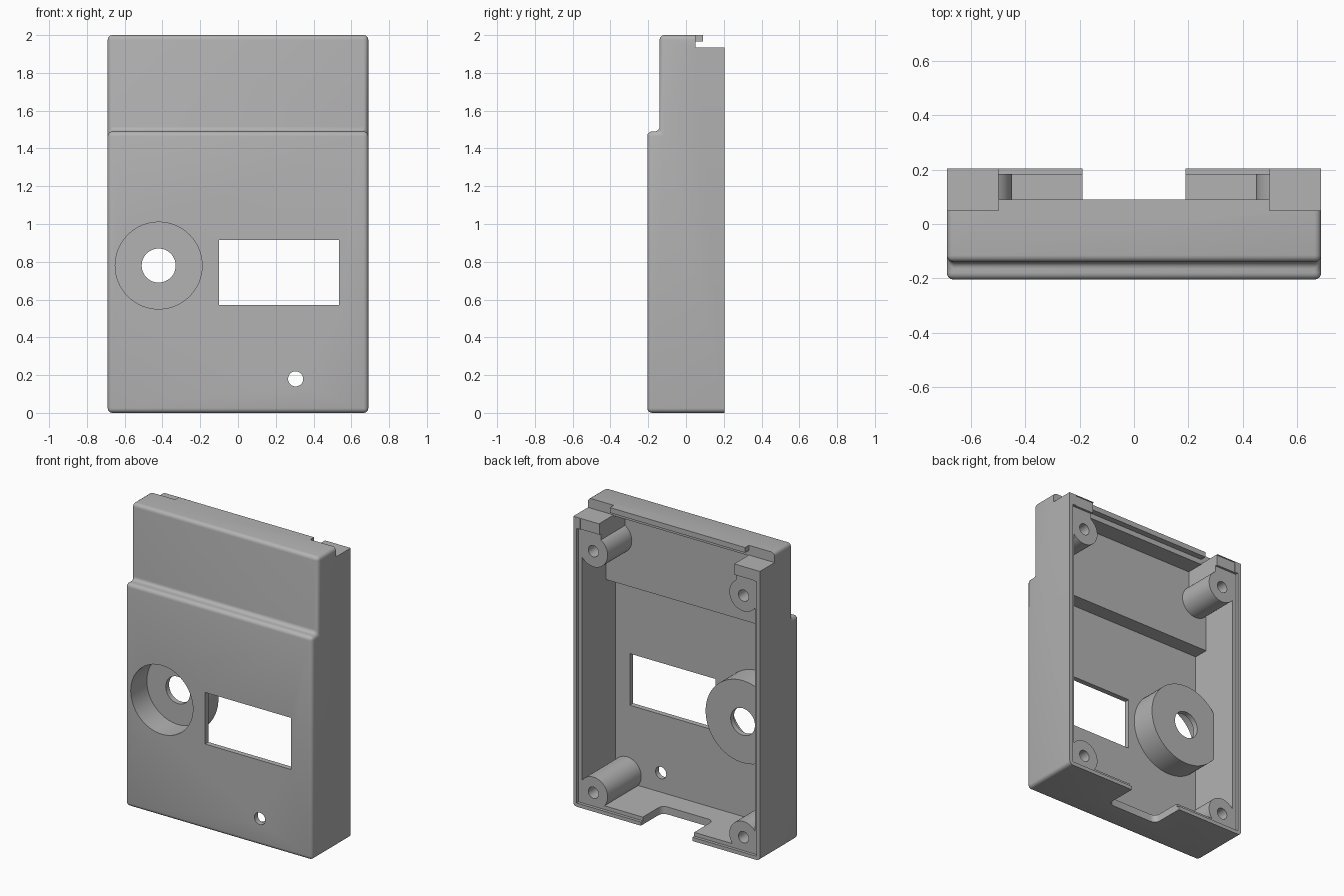
import bpy, bmesh, math
from mathutils import Matrix, Vector

cube = bpy.data.objects.get("Cube")
if cube:
    bpy.data.objects.remove(cube, do_unlink=True)

grey = bpy.data.materials.new("plain_grey")
grey.use_nodes = True
colour = (0.45, 0.45, 0.45, 1)
grey.diffuse_color = colour
grey.node_tree.nodes["Principled BSDF"].inputs["Base Color"].default_value = colour

W, BACK = 0.69, 0.205


def to_object(bm, name):
    bmesh.ops.recalc_face_normals(bm, faces=bm.faces)
    mesh = bpy.data.meshes.new(name)
    bm.to_mesh(mesh)
    bm.free()
    mesh.materials.append(grey)
    obj = bpy.data.objects.new(name, mesh)
    bpy.context.scene.collection.objects.link(obj)
    return obj


def prism(name, profile, half_width, rounding=0):
    """Extrude a (y, z) profile along x, rounding all edges off the open back."""
    bm = bmesh.new()
    face = bm.faces.new([bm.verts.new((-half_width, y, z)) for y, z in profile])
    new = bmesh.ops.extrude_face_region(bm, geom=[face])["geom"]
    bmesh.ops.translate(bm, vec=(2 * half_width, 0, 0),
                        verts=[v for v in new if isinstance(v, bmesh.types.BMVert)])
    bmesh.ops.recalc_face_normals(bm, faces=bm.faces)
    if rounding:
        edges = [e for e in bm.edges if any(v.co.y < BACK - 0.01 for v in e.verts)]
        bmesh.ops.bevel(bm, geom=edges, offset=rounding, segments=4,
                        profile=0.5, affect='EDGES')
    return to_object(bm, name)


def box(name, x, y, z, corner=0):
    """Box from ranges; corner rounds its upright edges."""
    bm = bmesh.new()
    size = Vector((x[1] - x[0], y[1] - y[0], z[1] - z[0]))
    centre = Vector((sum(x), sum(y), sum(z))) / 2
    bmesh.ops.create_cube(bm, size=1, matrix=Matrix.Translation(centre) @ Matrix.Diagonal(size.to_4d()))
    if corner:
        upright = [e for e in bm.edges if abs(e.verts[0].co.z - e.verts[1].co.z) > 0.01]
        bmesh.ops.bevel(bm, geom=upright, offset=corner, segments=6,
                        profile=0.5, affect='EDGES')
    return to_object(bm, name)


def rod(name, x, z, radius, y0, y1, sides=48, clip=None):
    """Cylinder along y, optionally trimmed flat on its right side."""
    bm = bmesh.new()
    place = Matrix.Translation((x, (y0 + y1) / 2, z)) @ Matrix.Rotation(math.pi / 2, 4, 'X')
    bmesh.ops.create_cone(bm, cap_ends=True, segments=sides, radius1=radius,
                          radius2=radius, depth=y1 - y0, matrix=place)
    if clip is not None:
        cut = bmesh.ops.bisect_plane(bm, geom=bm.verts[:] + bm.edges[:] + bm.faces[:],
                                     plane_co=(clip, 0, 0), plane_no=(-1, 0, 0), clear_outer=True)
        rim = [e for e in cut["geom_cut"] if isinstance(e, bmesh.types.BMEdge)]
        bmesh.ops.contextual_create(bm, geom=rim)
    return to_object(bm, name)


def combine(target, tool, operation):
    mod = target.modifiers.new(tool.name, 'BOOLEAN')
    mod.operation, mod.object, mod.solver = operation, tool, 'EXACT'
    bpy.context.view_layer.objects.active = target
    bpy.ops.object.modifier_apply(modifier=mod.name)
    bpy.data.objects.remove(tool, do_unlink=True)


def add(tool):
    combine(case, tool, 'UNION')


def cut(tool):
    combine(case, tool, 'DIFFERENCE')


# Stepped outer shell and its hollow
case = prism("enclosure_shell", [(-0.205, 0), (BACK, 0), (BACK, 2), (-0.14, 2),
                                 (-0.14, 1.49), (-0.205, 1.49)], W, 0.025)
cut(prism("hollow", [(-0.17, 0.05), (0.3, 0.05), (0.3, 1.93), (-0.07, 1.93),
                     (-0.07, 1.42), (-0.17, 1.42)], 0.64))

# Corner blocks and screw posts
for side in (-1, 1):
    add(box("corner_block", sorted((side * 0.5, side * 0.67)), (-0.1, 0.2), (1.79, 1.95)))
    for z in (0.115, 1.73):
        add(rod("screw_post", side * 0.555, z, 0.105, -0.19 if z < 1 else -0.1, 0.195))

# Dial cup behind the front panel
add(rod("dial_cup", -0.42, 0.78, 0.275, -0.19, 0, 64, clip=-0.665))
cut(rod("dial_recess", -0.42, 0.78, 0.23, -0.3, -0.035, 64))
cut(rod("dial_hole", -0.42, 0.78, 0.09, -0.3, 0.3))

# Front openings and the cable notch in the base
cut(box("window", (-0.1, 0.535), (-0.3, -0.1), (0.57, 0.915)))
cut(rod("small_hole", 0.305, 0.18, 0.04, -0.3, -0.1, 32))
cut(box("cable_notch", (-0.19, 0.19), (-0.02, 0.4), (-0.1, 0.1), 0.04))

# Top edge: lowered corners, open centre and overhanging lip
for side in (-1, 1):
    cut(box("corner_drop", sorted((side * 0.5, side * 0.8)), (0.05, 0.3), (1.935, 2.1)))
cut(box("top_opening", (-0.5, 0.5), (0.09, 0.3), (1.87, 2.1)))
cut(box("lip_undercut", (-0.5, 0.5), (0.05, 0.3), (1.87, 1.965)))

# Rebate round the open back, then the screw holes
cut(box("rim_rebate", (-0.665, 0.665), (0.185, 0.3), (0.025, 1.86)))
for side in (-1, 1):
    for z in (0.115, 1.73):
        cut(rod("screw_hole", side * 0.555, z, 0.038, -0.03, 0.3, 24))

bpy.ops.object.select_all(action='DESELECT')
case.select_set(True)
bpy.context.view_layer.objects.active = case
bpy.ops.object.shade_smooth_by_angle(angle=math.radians(30))
